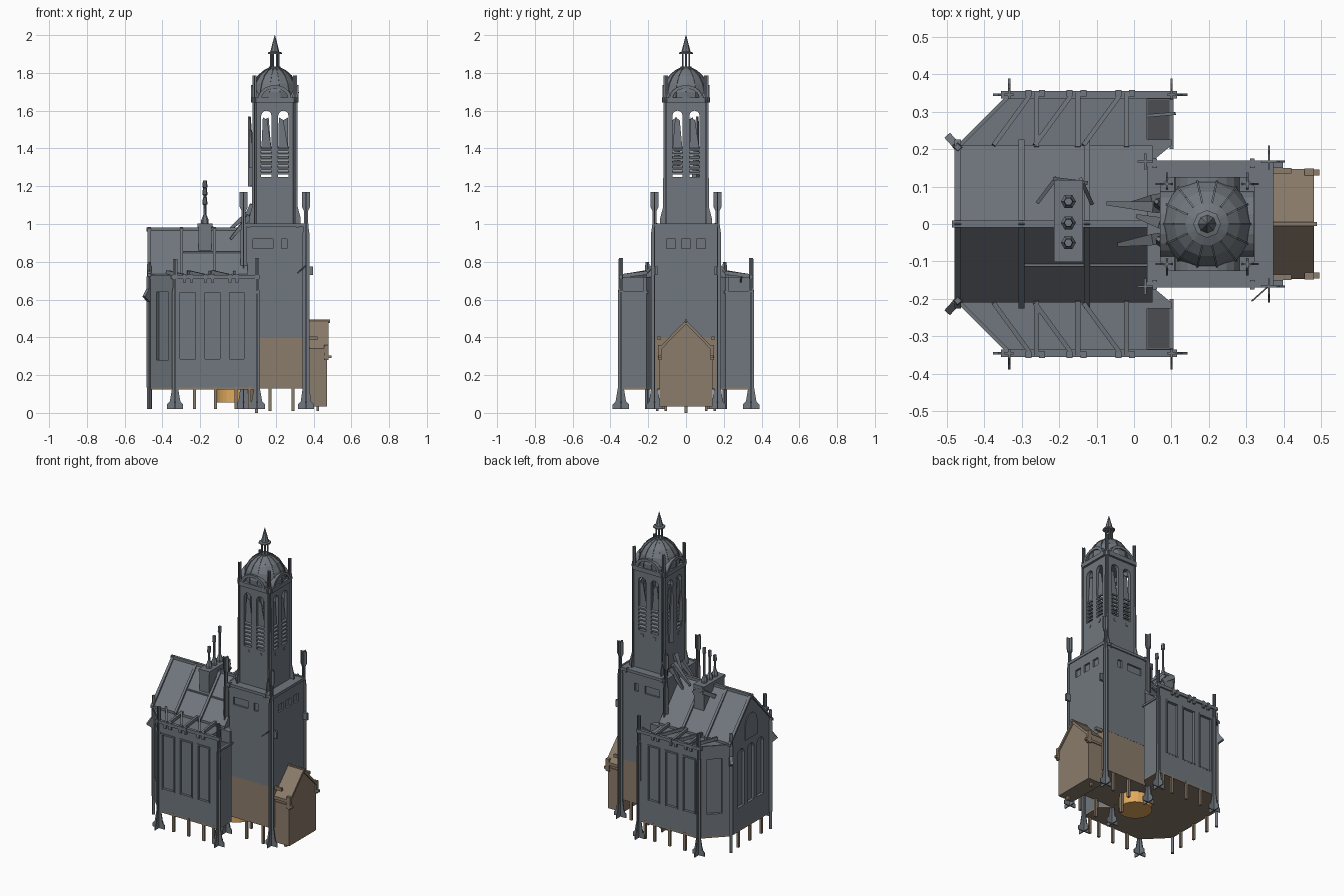
import bpy, bmesh, math, random
from mathutils import Vector, Matrix
random.seed(4)

def material(name, c):
    m = bpy.data.materials.new(name)
    m.diffuse_color = c
    return m
SLATE = material("slate_grey", (0.163, 0.185, 0.208, 1))
SHADE = material("dark_slate", (0.07, 0.075, 0.082, 1))
BROWN = material("brown", (0.26, 0.2, 0.145, 1))
ORANGE = material("orange", (0.75, 0.4, 0.11, 1))
I = Matrix.Identity(4)

def mesh(name, verts, faces, mat=None, M=I):
    me = bpy.data.meshes.new(name)
    me.from_pydata([M @ Vector(v) for v in verts], [], faces)
    bm = bmesh.new(); bm.from_mesh(me)
    bmesh.ops.recalc_face_normals(bm, faces=bm.faces)
    bm.to_mesh(me); bm.free()
    me.materials.append(mat or SLATE)
    ob = bpy.data.objects.new(name, me)
    bpy.context.collection.objects.link(ob)
    return ob

def extrude(name, pts, axis, a, b, mat=None, M=I):
    """Outline pts given in the two axes left over after `axis` (in xyz order)."""
    def v(p, t):
        c = list(p); c.insert("xyz".index(axis), t); return c
    n = len(pts)
    faces = [list(range(n)), list(range(n, 2 * n))]
    faces += [[i, (i + 1) % n, n + (i + 1) % n, n + i] for i in range(n)]
    return mesh(name, [v(p, a) for p in pts] + [v(p, b) for p in pts], faces, mat, M)

def box(name, x0, x1, y0, y1, z0, z1, mat=None, M=I):
    return extrude(name, [(x0, y0), (x1, y0), (x1, y1), (x0, y1)], "z", z0, z1, mat, M)

def lathe(name, prof, x, y, n, turn=0.0, mat=None, M=I):
    vs = [(x + r * math.cos(turn + 2 * math.pi * i / n), y + r * math.sin(turn + 2 * math.pi * i / n), z)
          for r, z in prof for i in range(n)]
    k = len(prof)
    fs = [[j * n + i, j * n + (i + 1) % n, (j + 1) * n + (i + 1) % n, (j + 1) * n + i]
          for j in range(k - 1) for i in range(n)]
    fs += [list(range(n)), list(range((k - 1) * n, k * n))]
    return mesh(name, vs, fs, mat, M)

def beam(name, p, q, w, h, mat=None, taper=1.0):
    p, q = Vector(p), Vector(q)
    d = (q - p).normalized()
    s = d.cross(Vector((0, 0, 1)))
    s = s.normalized() if s.length > 1e-4 else Vector((1, 0, 0))
    u = s.cross(d)
    ring = [(-1, -1), (1, -1), (1, 1), (-1, 1)]
    vs = [c + s * a * w / 2 * t + u * b * h / 2 * t for c, t in ((p, 1), (q, taper)) for a, b in ring]
    return mesh(name, vs, [[0, 1, 2, 3], [4, 5, 6, 7], [0, 1, 5, 4], [1, 2, 6, 5], [2, 3, 7, 6], [3, 0, 4, 7]], mat)

def fin_post(name, prof, x, y, M=I):
    """Post made of two crossed thin fins with a flared outline."""
    pts = [(r, z) for r, z in prof] + [(-r, z) for r, z in prof[::-1]]
    extrude(name, [(x + r, z) for r, z in pts], "y", y - 0.003, y + 0.003, M=M)
    extrude(name, [(y + r, z) for r, z in pts], "x", x - 0.003, x + 0.003, M=M)

def cut(ob, cutters):
    for c in cutters:
        c.hide_render = True
        m = ob.modifiers.new("cut", "BOOLEAN")
        m.operation, m.object, m.solver = "DIFFERENCE", c, "EXACT"
        bpy.context.view_layer.objects.active = ob
        bpy.ops.object.modifier_apply(modifier=m.name)
        bpy.data.objects.remove(c, do_unlink=True)

def arch(x0, x1, z0, z1, n=6):
    r, c = (x1 - x0) / 2, (x0 + x1) / 2
    return [(x0, z0), (x1, z0)] + [(c + r * math.cos(math.pi * i / n), z1 - r + r * math.sin(math.pi * i / n))
                                   for i in range(n + 1)]

# Nave body with chamfered rear end
half = [(0.04, -0.16), (0.1, -0.21), (0.1, -0.345), (-0.33, -0.345), (-0.47, -0.205)]
outline = half + [(x, -y) for x, y in half[::-1]]
nave = extrude("nave_walls", outline, "z", 0.135, 0.72)
extrude("nave_floor", outline, "z", 0.125, 0.135, BROWN)
cutters = []
for s in (-1, 1):
    for a, b in ((-0.31, -0.22), (-0.18, -0.092), (-0.05, 0.035)):
        cutters.append(box("cut", a, b, s * 0.328, s * 0.37, 0.28, 0.64))
        for x in (a, b):
            box("window_frame", x - 0.004, x + 0.004, s * 0.34, s * 0.35, 0.28, 0.645)
        box("window_head", a - 0.004, b + 0.004, s * 0.34, s * 0.35, 0.637, 0.647)
        box("window_sill", a, b, s * 0.33, s * 0.346, 0.276, 0.284)
    T = Matrix.Translation((-0.4, s * 0.275, 0)) @ Matrix.Rotation(s * math.pi / 4, 4, "Z")
    cutters.append(box("cut", -0.045, 0.045, -0.018, 0.018, 0.28, 0.64, M=T))
    cutters.append(box("cut", 0.035, 0.1, s * 0.225, s * 0.333, 0.64, 0.8))
for y in (-0.1, 0, 0.1):
    cutters.append(extrude("cut", arch(y - 0.035, y + 0.035, 0.28, 0.66), "x", -0.5, -0.452))
cut(nave, cutters)

# Main gable roof, ridge and rib bands
extrude("main_roof", [(-0.21, 0.72), (0.21, 0.72), (0.21, 0.735), (0, 0.975), (-0.21, 0.735)], "x", -0.47, 0.05)
for x, w in ((-0.47, 0.018), (-0.3, 0.016), (-0.125, 0.016)):
    extrude("roof_rib", [(-0.225, 0.722), (-0.225, 0.738), (0, 0.985), (0.225, 0.738), (0.225, 0.722), (0, 0.965)],
            "x", x - w / 2, x + w / 2)
box("ridge_beam", -0.485, 0.05, -0.009, 0.009, 0.96, 0.982)
beam("roof_purlin", (-0.3, -0.11, 0.85), (0.04, -0.11, 0.85), 0.006, 0.008)
extrude("gable_window_rim", arch(-0.06, 0.06, 0.7, 0.86), "x", -0.476, -0.46)

# Eave trim, roof struts, buttresses and stilts on both sides
foot = [(0.043, 0.02), (0.043, 0.045), (0.028, 0.06), (0.016, 0.13)]
for s in (-1, 1):
    box("eave_trim", -0.355, 0.115, s * 0.335, s * 0.355, 0.71, 0.73)
    beam("chamfer_trim", (-0.33, s * 0.345, 0.72), (-0.47, s * 0.205, 0.72), 0.01, 0.02)
    box("aisle_end_trim", 0.095, 0.106, s * 0.2, s * 0.355, 0.632, 0.645)
    box("aisle_notch_floor", 0.036, 0.099, s * 0.226, s * 0.332, 0.638, 0.643, SHADE)
    for x in (-0.26, -0.15, -0.02):
        beam("roof_strut", (x, s * 0.35, 0.724), (x, s * 0.205, 0.742), 0.014, 0.02)
        beam("diagonal_strut", (x - 0.02, s * 0.34, 0.724), (x - 0.115, s * 0.21, 0.745), 0.012, 0.02)
        for dx in (-0.022, 0.015):
            box("eave_bracket", x + dx - 0.008, x + dx + 0.008, s * 0.34, s * 0.358, 0.69, 0.735)
    for x in (-0.23, -0.12, -0.01, 0.06):
        box("stilt", x - 0.008, x + 0.008, s * 0.332, s * 0.346, 0.02, 0.14, BROWN)
    for x in (0.17, 0.29):
        box("stilt", x - 0.008, x + 0.008, s * 0.145, s * 0.16, 0.01, 0.14, BROWN)
    fin_post("corner_buttress", foot + [(0.016, 0.64), (0.012, 0.66), (0.012, 0.815)], -0.333, s * 0.345)
    fin_post("corner_buttress", foot + [(0.014, 0.64), (0.011, 0.66), (0.011, 0.82)], 0.1, s * 0.345)
    lathe("rear_buttress", [(0.012, 0.02), (0.012, 0.13), (0.014, 0.14), (0.014, 0.7), (0.01, 0.8)], -0.47, s * 0.205, 4)
    beam("rear_spout", (-0.465, s * 0.2, 0.64), (-0.485, s * 0.222, 0.6), 0.02, 0.05)
    # Tower buttresses with tall pinnacles
    for x in (0.03, 0.36):
        fin_post("tower_buttress", foot[:3] + [(0.018, 0.13), (0.018, 0.95), (0.011, 1.0), (0.011, 1.07),
                 (0.021, 1.09), (0.021, 1.17)], x, s * 0.167)
    for x in (0.055, 0.315):
        box("tower_edge_block", x - 0.006, x + 0.006, s * 0.15, s * 0.175, 0.98, 1.006)
    box("tower_spout", 0.365, 0.397, s * 0.15, s * 0.165, 0.73, 0.775)
for y in (-0.12, 0, 0.12):
    box("stilt", -0.47, -0.456, y - 0.008, y + 0.008, 0.02, 0.14, BROWN)
lathe("drum_base", [(0.1, 0.055), (0.1, 0.13)], -0.01, 0, 24, mat=ORANGE)
box("ground_pin", 0.09, 0.105, -0.008, 0.008, 0, 0.13, BROWN)

# Lower tower
box("tower_base", 0.036, 0.366, -0.161, 0.161, 0.13, 0.4, BROWN)
tower = box("lower_tower", 0.035, 0.367, -0.162, 0.162, 0.4, 1.0)
cutters = []
for s in (-1, 1):
    for a, b in ((0.08, 0.185), (0.23, 0.26)):
        cutters.append(box("cut", a, b, s * 0.15, s * 0.18, 0.87, 0.92))
for y in (-0.08, 0, 0.08):
    cutters.append(box("cut", 0.355, 0.38, y - 0.024, y + 0.024, 0.87, 0.92))
cut(tower, cutters)
for s in (-1, 1):
    box("parapet", 0.03, 0.372, s * 0.155, s * 0.17, 0.985, 1.003)
box("parapet", 0.36, 0.372, -0.17, 0.17, 0.985, 1.003)

# Belfry: hollow chamfered shaft with paired arched openings
CX, H = 0.195, 0.112
C = Matrix.Translation((CX, 0, 0))
def octo(h, c):
    return [(h, -h + c), (h, h - c), (h - c, h), (-h + c, h), (-h, h - c), (-h, -h + c), (-h + c, -h), (h - c, -h)]
belfry = extrude("belfry", octo(H, 0.015), "z", 1.0, 1.65, M=C)
cutters = [box("cut", -0.09, 0.09, -0.09, 0.09, 1.2, 1.63, M=C)]
for c in (-0.045, 0.045):
    for axis in "xy":
        cutters.append(extrude("cut", arch(c - 0.027, c + 0.027, 1.25, 1.6), axis, -0.2, 0.2, M=C))
cut(belfry, cutters)
extrude("belfry_cornice", octo(0.126, 0.025), "z", 1.642, 1.67, M=C)
for k in range(4):
    M = C @ Matrix.Rotation(k * math.pi / 2, 4, "Z")
    for c in (-0.045, 0.045):
        for i in range(6):
            z = 1.262 + i * 0.025
            extrude("louvre", [(-H + 0.002, z), (-H + 0.002, z + 0.01), (-H + 0.024, z + 0.022), (-H + 0.024, z + 0.012)],
                    "x", c - 0.028, c + 0.028, M=M)
        # Broken upright shutter and round vent
        t = random.uniform(-0.02, 0.02)
        extrude("broken_shutter", [(c - 0.026, 1.4), (c + 0.026, 1.4), (c + 0.016 + t, 1.55), (c - 0.008 + t, 1.565)],
                "y", -H + 0.012, -H + 0.018, M=M)
        extrude("round_vent", [(c + 0.012 * math.cos(a * math.pi / 4), 1.22 + 0.012 * math.sin(a * math.pi / 4))
                for a in range(8)], "y", -H - 0.003, -H + 0.004, M=M)
    # Curved gable over each face
    n = 10
    arcs = [[(r * math.cos(math.pi * i / n), 1.665 + h * math.sin(math.pi * i / n)) for i in range(n + 1)]
            for r, h in ((0.088, 0.07), (0.07, 0.052))]
    extrude("curved_gable", arcs[0] + arcs[1][::-1], "y", -0.125, -0.085, M=M)
    # Corner pilaster and pinnacle
    fin_post("corner_pilaster", [(0.03, 1.0), (0.03, 1.03), (0.014, 1.09), (0.012, 1.64), (0.017, 1.66),
             (0.011, 1.69), (0.011, 1.785)], 0.107, 0.107, M=M)

# Ribbed dome, lantern and spire
dome = [(0.122, 1.66), (0.124, 1.7), (0.112, 1.745), (0.088, 1.785), (0.057, 1.812), (0.025, 1.828)]
lathe("dome", dome, CX, 0, 14)
for i in range(14):
    a = 2 * math.pi * i / 14
    d = Vector((math.cos(a), math.sin(a), 0))
    for (r0, z0), (r1, z1) in zip(dome, dome[1:]):
        beam("dome_rib", Vector((CX, 0, z0)) + d * r0, Vector((CX, 0, z1)) + d * r1, 0.005, 0.006)
lathe("lantern_floor", [(0.03, 1.822), (0.03, 1.834)], CX, 0, 8)
for i in range(6):
    a = math.pi * i / 3
    lathe("lantern_post", [(0.005, 1.83), (0.005, 1.905)], CX + 0.02 * math.cos(a), 0.02 * math.sin(a), 6)
lathe("spire", [(0.037, 1.9), (0.037, 1.908), (0.024, 1.912), (0.013, 1.955), (0.001, 2.0)], CX, 0, 8)

# Chimney with three pots
box("chimney", -0.21, -0.14, -0.1, 0.115, 0.845, 0.995)
box("chimney_cap", -0.214, -0.136, -0.102, 0.118, 0.985, 1.003)
for y, top in ((0.06, 1.23), (0.003, 1.19), (-0.05, 1.14)):
    lathe("chimney_pot", [(0.02, 1.0), (0.02, 1.02), (0.008, 1.05), (0.007, top - 0.04), (0.013, top - 0.035),
          (0.011, top)], -0.175, y, 6)
for p, q in (((-0.21, 0.12, 0.97), (-0.255, 0.06, 0.93)), ((-0.21, 0.12, 0.99), (-0.13, 0.11, 0.94)),
             ((-0.14, 0.115, 0.98), (-0.115, 0.06, 0.92))):
    beam("chimney_brace", p, q, 0.01, 0.025)

# Wreckage leaning between roof, belfry and tower
for p, q in (((0.06, 0.065, 1.04), (-0.02, 0.05, 0.9)), ((0.06, 0.045, 1.06), (-0.07, 0.055, 0.95)),
             ((0.06, -0.04, 1.04), (-0.04, -0.055, 0.92)), ((0.08, 0.0, 1.1), (0.01, 0.02, 0.98)),
             ((0.075, 0.05, 1.2), (0.06, 0.06, 1.57)), ((0.08, -0.05, 1.3), (0.065, -0.04, 1.5))):
    beam("roof_wreckage", p, q, 0.03, 0.03, taper=0.35)
beam("loose_pole", (0.11, 0.295, 0.72), (-0.01, 0.285, 0.68), 0.008, 0.008)
beam("loose_pole", (0.36, -0.165, 0.78), (0.315, -0.205, 0.74), 0.004, 0.006)

# Porch
extrude("porch", [(-0.14, 0.035), (0.14, 0.035), (0.14, 0.33), (0, 0.475), (-0.14, 0.33)], "x", 0.36, 0.47, BROWN)
extrude("porch_roof", [(-0.147, 0.32), (-0.147, 0.34), (0, 0.492), (0.147, 0.34), (0.147, 0.32), (0, 0.47)],
        "x", 0.36, 0.48, BROWN)
box("porch_ridge", 0.36, 0.488, -0.006, 0.006, 0.475, 0.494, BROWN)
for s in (-1, 1):
    box("porch_beam", 0.37, 0.495, s * 0.13, s * 0.146, 0.29, 0.305, BROWN)
    box("porch_beam", 0.37, 0.42, s * 0.135, s * 0.15, 0.385, 0.405, BROWN)
    box("porch_post", 0.455, 0.48, s * 0.13, s * 0.148, 0.28, 0.36, BROWN)
    box("porch_pin", 0.415, 0.43, s * 0.1, s * 0.115, 0.01, 0.04, BROWN)
